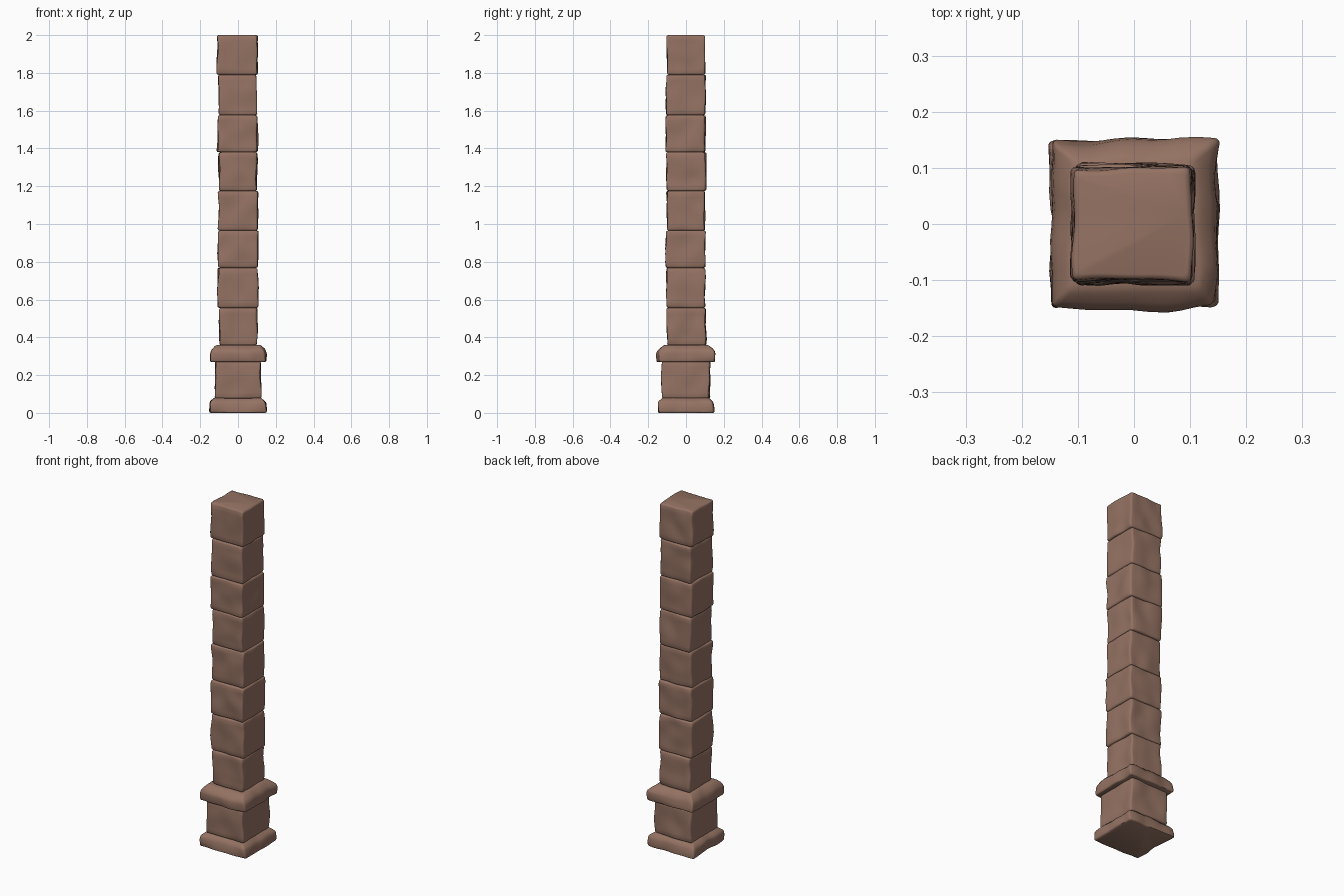
import bpy, bmesh, math
from mathutils import Vector, noise

if "Cube" in bpy.data.objects:
    bpy.data.objects.remove(bpy.data.objects["Cube"])

stone = bpy.data.materials.new("brown_stone")
stone.diffuse_color = (0.30, 0.17, 0.125, 1)
stone.use_nodes = True
stone.node_tree.nodes["Principled BSDF"].inputs["Base Color"].default_value = stone.diffuse_color


def ring(x0, x1, y0, y1, r, n=10):
    """Rounded rectangle outline: fine arcs at corners, n segments per side."""
    cs = [(x1 - r, y1 - r, 0), (x0 + r, y1 - r, 90), (x0 + r, y0 + r, 180), (x1 - r, y0 + r, 270)]
    pts = []
    for i, (cx, cy, a0) in enumerate(cs):
        arc = [Vector((cx + r * math.cos(math.radians(a0 + a)), cy + r * math.sin(math.radians(a0 + a))))
               for a in (0, 30, 60, 90)]
        pts += arc
        nx, ny, na = cs[(i + 1) % 4]
        end = Vector((nx + r * math.cos(math.radians(na)), ny + r * math.sin(math.radians(na))))
        pts += [arc[-1].lerp(end, k / n) for k in range(1, n)]
    return pts


def stone_block(name, x0, x1, y0, y1, profile, seed, amp=0.006, r=0.009):
    """Loft of (inset, z) levels with gently wavy sides."""
    bm = bmesh.new()
    rows = []
    for inset, z in profile:
        row = []
        for p in ring(x0 + inset, x1 - inset, y0 + inset, y1 - inset, r):
            q = Vector((p.x * 11, p.y * 11, z * 10)) + Vector((seed * 7.3, seed * 3.1, seed * 5.7))
            d = noise.noise_vector(q) * amp
            row.append(bm.verts.new((p.x + d.x, p.y + d.y, z)))
        rows.append(row)
    n = len(rows[0])
    for a, b in zip(rows, rows[1:]):
        for i in range(n):
            j = (i + 1) % n
            bm.faces.new((a[i], a[j], b[j], b[i]))
    bm.faces.new(rows[0][::-1])
    bm.faces.new(rows[-1])
    me = bpy.data.meshes.new(name)
    bm.to_mesh(me)
    bm.free()
    me.materials.append(stone)
    ob = bpy.data.objects.new(name, me)
    bpy.context.collection.objects.link(ob)
    bpy.ops.object.select_all(action='DESELECT')
    ob.select_set(True)
    bpy.context.view_layer.objects.active = ob
    bpy.ops.object.shade_smooth_by_angle(angle=math.radians(50))


def straight(z0, z1, e=0.009):
    """Upright side with rounded top and bottom edges."""
    lo = [(e, z0), (e * 0.3, z0 + e * 0.3), (0, z0 + e)]
    mid = [(0, z0 + e + (z1 - z0 - 2 * e) * k / 8) for k in range(1, 8)]
    return lo + mid + [(i, z0 + z1 - z) for i, z in reversed(lo)]


# Base: plinth, pedestal block and moulded cap
stone_block("plinth", -0.15, 0.15, -0.147, 0.147,
            [(0.008, 0), (0.002, 0.003), (0, 0.01), (0, 0.03), (0.001, 0.05), (0.005, 0.06),
             (0.012, 0.067), (0.026, 0.079), (0.034, 0.082)], 1, 0.013)
stone_block("pedestal", -0.12, 0.12, -0.127, 0.124, straight(0.076, 0.275), 2, 0.008)
stone_block("pedestal_cap", -0.146, 0.146, -0.15, 0.15,
            [(0.006, 0.27), (0.002, 0.272), (0, 0.278), (0, 0.295), (0.001, 0.315), (0.005, 0.328),
             (0.014, 0.34), (0.028, 0.354), (0.038, 0.36)], 3, 0.013)

# Shaft: eight stacked blocks with slightly differing widths
levels = [0.357, 0.556, 0.768, 0.965, 1.175, 1.38, 1.576, 1.79, 2.0]
sides = [(-0.10, 0.10, -0.10, 0.104), (-0.105, 0.105, -0.102, 0.10), (-0.104, 0.104, -0.105, 0.10),
         (-0.102, 0.104, -0.10, 0.098), (-0.10, 0.10, -0.102, 0.104), (-0.107, 0.102, -0.105, 0.102),
         (-0.10, 0.098, -0.106, 0.104), (-0.109, 0.102, -0.10, 0.10)]
for i, s in enumerate(sides):
    stone_block(f"shaft_block_{i + 1}", *s, straight(levels[i], levels[i + 1]), i + 5, 0.009)
